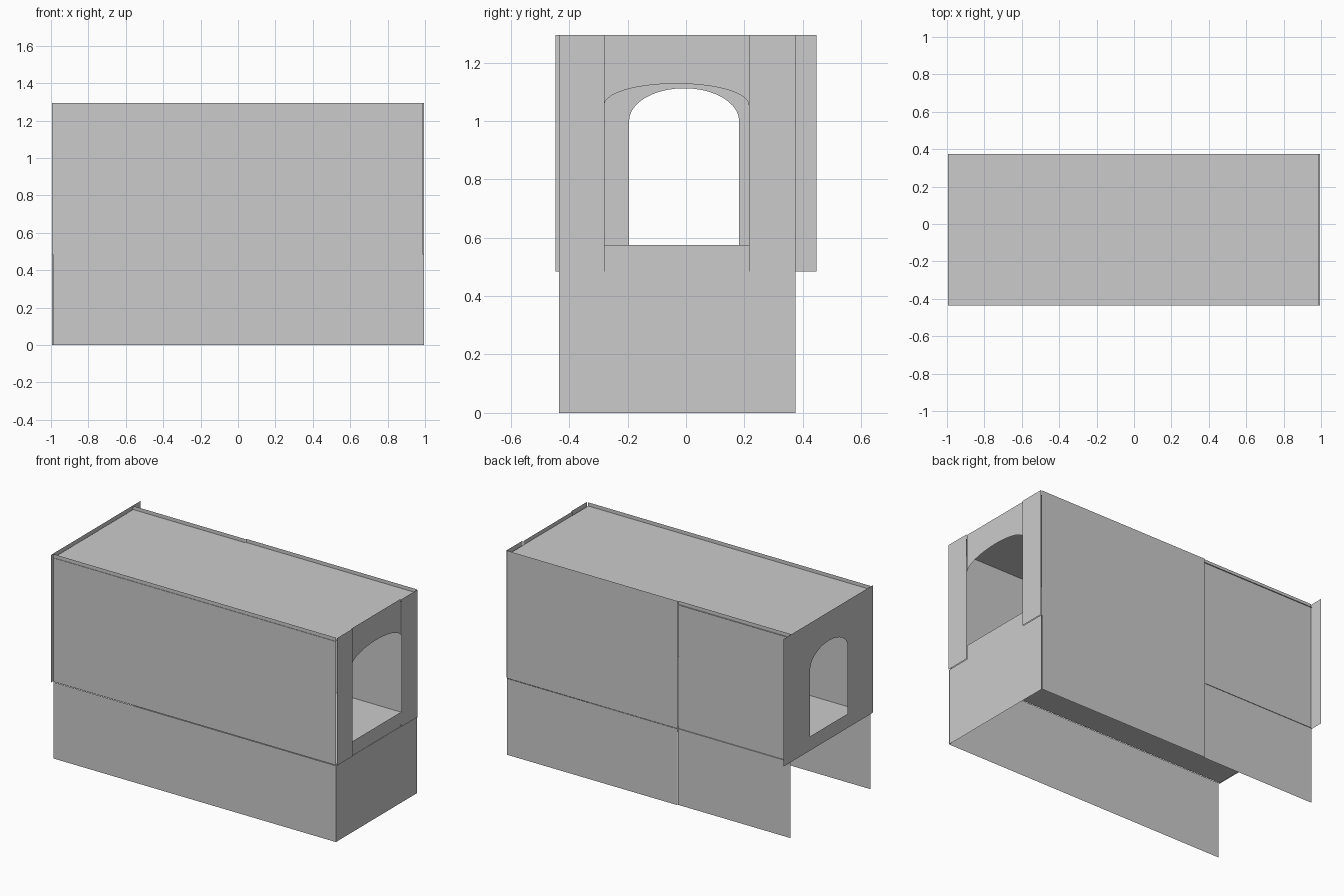
import bpy, bmesh, math

if "Cube" in bpy.data.objects:
    bpy.data.objects.remove(bpy.data.objects["Cube"])

Z0, ZS, ZT = 0.0, 0.485, 1.295      # ground, floor level, wall top
ZR = 1.272                          # recessed roof
YF, YB = -0.435, 0.375              # front and back walls


def sheet(name, faces):
    """Thin sheet object from lists of 3D corner points."""
    bm = bmesh.new()
    for pts in faces:
        bm.faces.new([bm.verts.new(p) for p in pts])
    mesh = bpy.data.meshes.new(name)
    bm.to_mesh(mesh)
    bm.free()
    ob = bpy.data.objects.new(name, mesh)
    bpy.context.collection.objects.link(ob)
    return ob


def wall_x(x, y0, y1, z0, z1):
    return [(x, y0, z0), (x, y1, z0), (x, y1, z1), (x, y0, z1)]


def wall_y(y, x0, x1, z0, z1):
    return [(x0, y, z0), (x1, y, z0), (x1, y, z1), (x0, y, z1)]


def level(z, x0, x1, y0, y1):
    return [(x0, y0, z), (x1, y0, z), (x1, y1, z), (x0, y1, z)]


def header(x, y0, y1, spring, crown, top, n=20):
    """Strips above an arched opening, following its curve."""
    c, r = (y0 + y1) / 2, (y1 - y0) / 2
    arc = [(c - r * math.cos(math.pi * i / n),
            spring + (crown - spring) * math.sin(math.pi * i / n)) for i in range(n + 1)]
    return [[(x, a[0], a[1]), (x, b[0], b[1]), (x, b[0], top), (x, a[0], top)]
            for a, b in zip(arc, arc[1:])]


# Long walls
sheet("front_lower_wall", [wall_y(YF - 0.003, -0.99, 0.995, Z0, ZS)])
sheet("front_upper_wall", [wall_y(YF + 0.003, -0.995, 0.99, ZS, ZT)])
for name, y, x0, x1 in (("back_right", YB + 0.003, -0.205, 0.995),
                        ("back_left", YB - 0.003, -0.995, -0.205)):
    sheet(name + "_lower_wall", [wall_y(y, x0, x1, Z0, ZS)])
    sheet(name + "_upper_wall", [wall_y(y - 0.003, x0, x1, ZS, ZT)])

# Right end: plain base, jambs, sill and flat-arched header
sheet("right_lower_wall", [wall_x(0.995, YF, YB, Z0, ZS)])
WR0, WR1 = -0.28, 0.215
sheet("right_window_jambs", [wall_x(1.0, YF, WR0, ZS, ZT), wall_x(1.0, WR1, YB, ZS, ZT)])
sheet("right_window_sill", [wall_x(0.993, WR0, WR1, ZS, 0.575)])
sheet("right_window_header", header(0.993, WR0, WR1, 1.055, 1.128, ZT))

# Left end: wider wall with a narrower arched opening, open below
WL0, WL1 = -0.195, 0.182
sheet("left_arched_wall", [
    wall_x(-1.0, -0.4475, WL0, ZS, ZT),
    wall_x(-1.0, WL1, 0.4475, ZS, ZT),
    wall_x(-1.0, WL0, WL1, ZS, 0.575),
] + header(-1.0, WL0, WL1, 1.0, 1.112, ZT))

# Floor and roof
sheet("floor", [level(ZS, -0.995, 0.995, YF, YB)])
sheet("roof", [level(ZR, -0.995, 0.99, YF, YB)])
